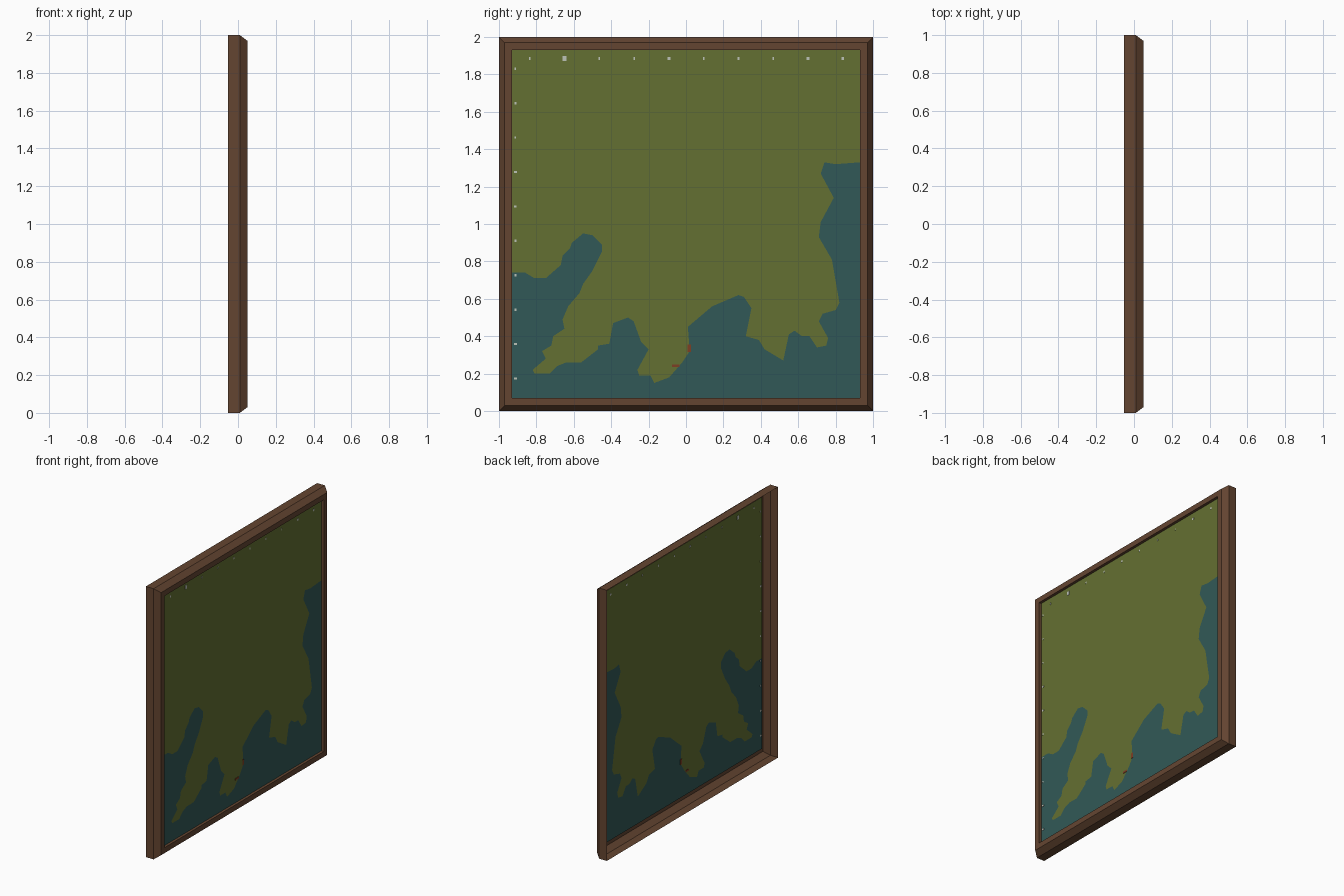
import bpy, random

if "Cube" in bpy.data.objects:
    bpy.data.objects.remove(bpy.data.objects["Cube"])

random.seed(4)


def srgb(c):
    c /= 255
    return c / 12.92 if c <= 0.04045 else ((c + 0.055) / 1.055) ** 2.4


def material(name, r, g, b):
    m = bpy.data.materials.new(name)
    m.diffuse_color = (srgb(r), srgb(g), srgb(b), 1)
    m.use_nodes = True
    m.node_tree.nodes["Principled BSDF"].inputs["Base Color"].default_value = m.diffuse_color
    return m


def make(name, verts, faces, mats, indices=None):
    me = bpy.data.meshes.new(name)
    me.from_pydata(verts, [], faces)
    for m in mats:
        me.materials.append(m)
    if indices:
        for p, i in zip(me.polygons, indices):
            p.material_index = i
    ob = bpy.data.objects.new(name, me)
    bpy.context.collection.objects.link(ob)
    return ob


wood = material("brown wood", 100, 69, 49)
land = material("olive land", 100, 112, 50)
sea = material("teal sea", 49, 89, 87)
pale = material("pale grey", 190, 195, 185)
rust = material("rust red", 125, 62, 36)

PANEL_X, EDGE = 0.03, 0.93

# Frame: open-backed shell, square rings joined along its profile (half size, x)
profile = [(1, -0.053), (1, 0.01), (0.97, 0.05), (EDGE, 0.05), (EDGE, PANEL_X)]
verts = [(x, sy * h, 1 + sz * h) for h, x in profile
         for sy, sz in ((-1, -1), (1, -1), (1, 1), (-1, 1))]
faces = [(4 * r + k, 4 * r + (k + 1) % 4, 4 * r + 4 + (k + 1) % 4, 4 * r + 4 + k)
         for r in range(len(profile) - 1) for k in range(4)]
make("frame", verts, faces, [wood])

# Map panel: land and sea faces sharing one coastline (y, z in hundredths)
coast = [
    (-93, 74), (-86, 74), (-81, 71), (-75, 71), (-67, 78), (-66, 83), (-62, 87),
    (-61, 90), (-55, 95), (-50, 94), (-45, 89), (-45, 85), (-50, 75), (-55, 68),
    (-57, 63), (-63, 56), (-66, 49), (-65, 44), (-71, 40), (-72, 35), (-77, 32),
    (-75, 28), (-82, 22), (-81, 20), (-73, 20), (-69, 24), (-64, 26), (-56, 26),
    (-47, 33), (-47, 35), (-41, 36), (-39, 47), (-31, 50), (-28, 48), (-24, 37),
    (-20, 33), (-26, 22), (-25, 19), (-19, 19), (-17, 15), (-9, 18), (-2, 26),
    (2, 32), (1, 45), (14, 56), (28, 62), (31, 61), (35, 55), (32, 40), (39, 38),
    (42, 33), (52, 27), (55, 41), (58, 43), (62, 40), (66, 40), (70, 34), (75, 35),
    (76, 39), (71, 48), (73, 52), (80, 54), (82, 58), (78, 81), (71, 93), (72, 101),
    (79, 114), (72, 127), (74, 133), (80, 132), (93, 133)]
pts = [(PANEL_X, y / 100, z / 100) for y, z in coast]
n = len(pts)
lo, hi = 1 - EDGE, 1 + EDGE
pts += [(PANEL_X, EDGE, hi), (PANEL_X, -EDGE, hi),
        (PANEL_X, -EDGE, lo), (PANEL_X, EDGE, lo)]
land_face = list(range(n)) + [n, n + 1]
sea_face = [n + 2, n + 3] + list(range(n - 1, -1, -1))
make("map_panel", pts, [land_face, sea_face], [land, sea], [0, 1])


# Small printed specks: thin boxes passing through the panel
def plates(name, rects, mat):
    vs, fs = [], []
    for y, z, w, h in rects:
        b = len(vs)
        for x in (PANEL_X - 0.002, PANEL_X + 0.002):
            vs += [(x, y - w / 2, z - h / 2), (x, y + w / 2, z - h / 2),
                   (x, y + w / 2, z + h / 2), (x, y - w / 2, z + h / 2)]
        fs += [(b + 3, b + 2, b + 1, b), (b + 4, b + 5, b + 6, b + 7)]
        fs += [(b + k, b + (k + 1) % 4, b + 4 + (k + 1) % 4, b + 4 + k) for k in range(4)]
    make(name, vs, fs, [mat])


specks = [(-0.65, 1.885, 0.022, 0.028)]
for i in range(10):
    if i != 1:
        specks.append((-0.835 + 0.186 * i, 1.885, random.uniform(0.006, 0.016), 0.014))
    specks.append((-0.912, 1.83 - 0.184 * i, random.uniform(0.008, 0.016), 0.012))
plates("border_specks", specks, pale)
plates("coast_marks", [(-0.055, 0.243, 0.04, 0.014), (0.018, 0.335, 0.018, 0.04)], rust)
